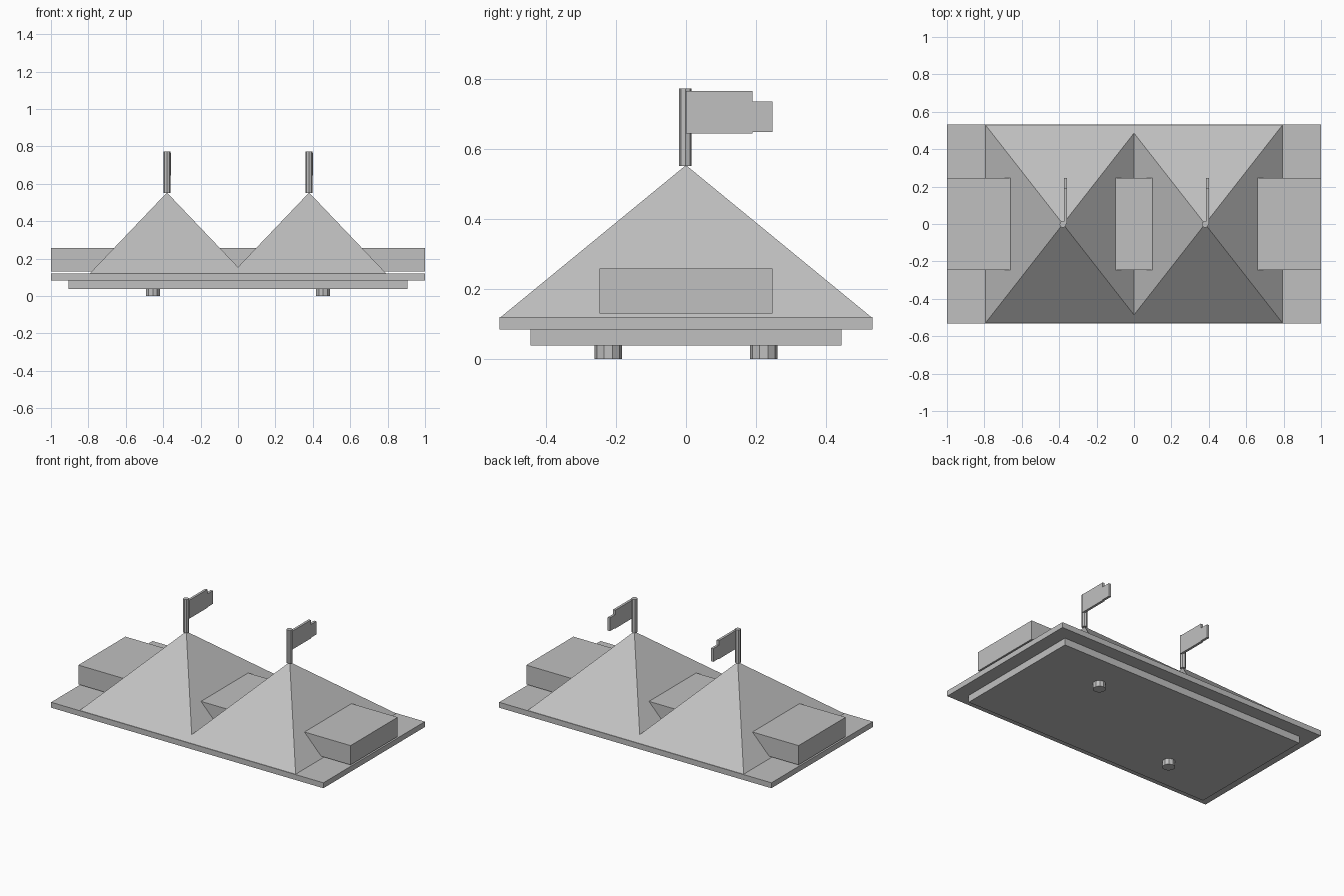
import bpy
import bmesh
from mathutils import Matrix, Vector

cube = bpy.data.objects.get("Cube")
if cube:
    bpy.data.objects.remove(cube, do_unlink=True)

grey = bpy.data.materials.new("light_grey")
grey.use_nodes = True
colour = (0.53, 0.53, 0.53, 1)
grey.diffuse_color = colour
grey.node_tree.nodes["Principled BSDF"].inputs["Base Color"].default_value = colour


def finish(name, bm):
    bmesh.ops.recalc_face_normals(bm, faces=bm.faces)
    mesh = bpy.data.meshes.new(name)
    bm.to_mesh(mesh)
    bm.free()
    mesh.materials.append(grey)
    obj = bpy.data.objects.new(name, mesh)
    bpy.context.collection.objects.link(obj)
    return obj


def box(name, low, high):
    low, high = Vector(low), Vector(high)
    bm = bmesh.new()
    place = Matrix.Translation((low + high) / 2) @ Matrix.Diagonal((*(high - low), 1))
    bmesh.ops.create_cube(bm, size=1, matrix=place)
    return finish(name, bm)


def cylinder(name, x, y, z0, z1, radius, sides):
    bm = bmesh.new()
    bmesh.ops.create_cone(bm, cap_ends=True, segments=sides, radius1=radius, radius2=radius,
                          depth=z1 - z0, matrix=Matrix.Translation((x, y, (z0 + z1) / 2)))
    return finish(name, bm)


def pyramid(name, x, half_x, half_y, z0, z1):
    bm = bmesh.new()
    base = [bm.verts.new((x + sx * half_x, sy * half_y, z0))
            for sx, sy in ((-1, -1), (1, -1), (1, 1), (-1, 1))]
    apex = bm.verts.new((x, 0, z1))
    bm.faces.new(base)
    for i in range(4):
        bm.faces.new((base[i], base[(i + 1) % 4], apex))
    return finish(name, bm)


def flag(name, x0, x1):
    # Stepped outline in the y-z plane, extruded to the cloth thickness
    outline = [(0, 0.643), (0.19, 0.643), (0.19, 0.647), (0.247, 0.647),
               (0.247, 0.735), (0.19, 0.735), (0.19, 0.765), (0, 0.765)]
    bm = bmesh.new()
    face = bm.faces.new([bm.verts.new((x0, y, z)) for y, z in outline])
    new = bmesh.ops.extrude_face_region(bm, geom=[face])["geom"]
    verts = [v for v in new if isinstance(v, bmesh.types.BMVert)]
    bmesh.ops.translate(bm, verts=verts, vec=(x1 - x0, 0, 0))
    return finish(name, bm)


# Stacked base plates
box("base_plate", (-1, -0.532, 0.084), (1, 0.532, 0.12))
box("lower_plate", (-0.907, -0.444, 0.038), (0.907, 0.444, 0.084))

# Long hall running through both roofs
box("long_hall", (-1, -0.247, 0.13), (1, 0.247, 0.258))

# Twin peaks, each with a pole and flag; pegs on one diagonal underneath
for side, s in (("right", -1), ("left", 1)):
    x = s * 0.38
    pyramid(side + "_roof", x, 0.413, 0.528, 0.12, 0.553)
    cylinder(side + "_pole", x, -0.002, 0.55, 0.772, 0.018, 8)
    flag(side + "_flag", x + 0.006, x + 0.022)
    cylinder(side + "_peg", s * 0.455, s * 0.222, 0, 0.038, 0.039, 10)
